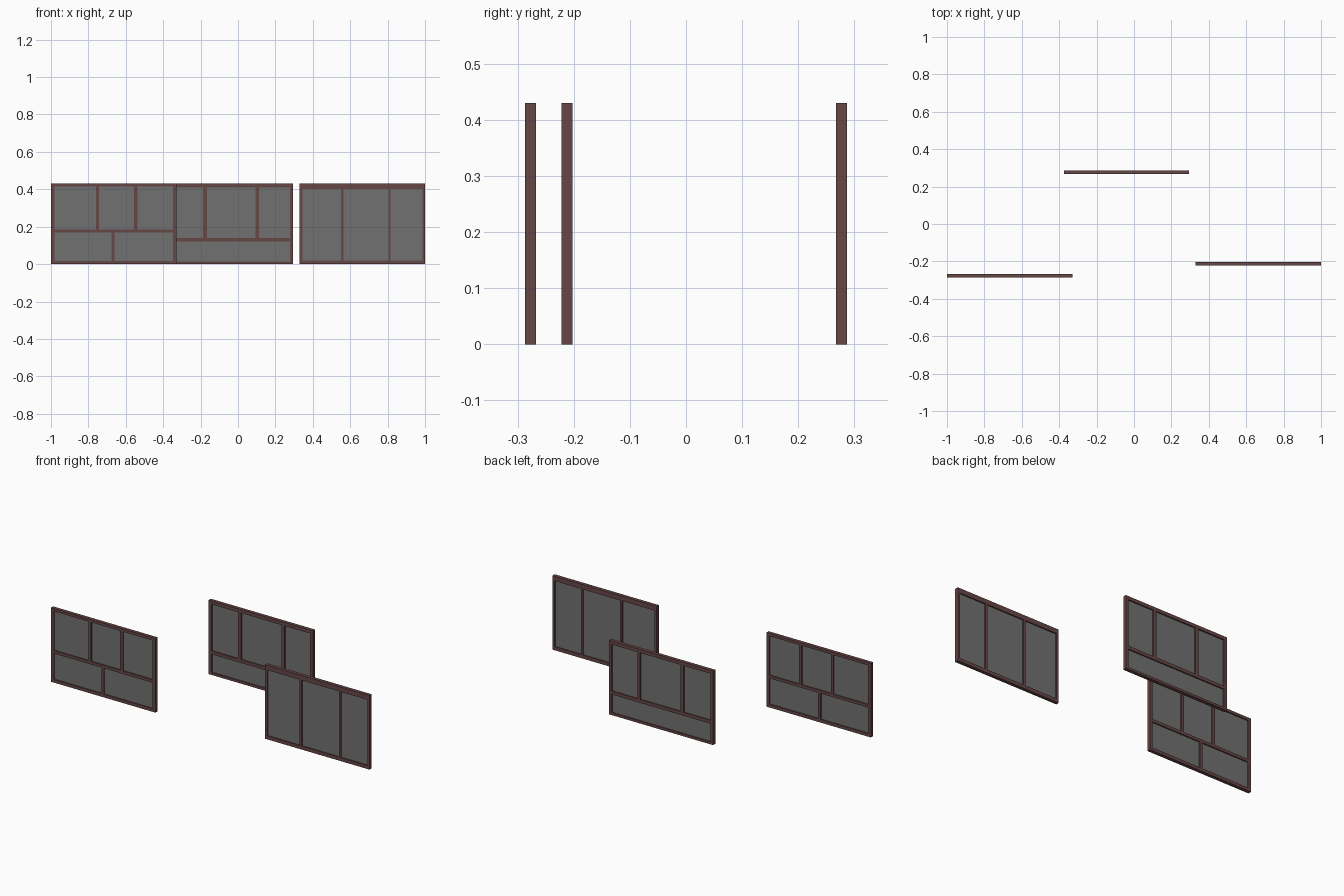
import bpy, bmesh
from mathutils import Matrix

if "Cube" in bpy.data.objects:
    bpy.data.objects.remove(bpy.data.objects["Cube"])

H = 0.43          # panel height
DEPTH = 0.02      # frame depth
GLASS = 0.006     # glass thickness


def material(name, rgb):
    m = bpy.data.materials.new(name)
    m.diffuse_color = (*rgb, 1)
    m.use_nodes = True
    m.node_tree.nodes["Principled BSDF"].inputs["Base Color"].default_value = m.diffuse_color
    return m


WOOD = material("dark_frame", (0.135, 0.062, 0.062))
PANE = material("grey_glass", (0.165, 0.165, 0.165))


def boxes(name, rects, y, depth, mat):
    """One object from boxes given as (x0, x1, z0, z1) in the panel plane."""
    bm = bmesh.new()
    for x0, x1, z0, z1 in rects:
        bmesh.ops.create_cube(bm, size=1, matrix=Matrix.Translation(
            ((x0 + x1) / 2, y, (z0 + z1) / 2)) @ Matrix.Diagonal((x1 - x0, depth, z1 - z0, 1)))
    me = bpy.data.meshes.new(name)
    bm.to_mesh(me)
    bm.free()
    me.materials.append(mat)
    ob = bpy.data.objects.new(name, me)
    bpy.context.collection.objects.link(ob)


def window(name, x0, x1, y, side, bottom, top, rows, rails=()):
    """rows: mullion spans per row, bottom row first; rails: z spans between rows."""
    left, right = x0 + side, x1 - side
    # outer stiles and rails
    frame = [(x0, left, 0, H), (right, x1, 0, H),
             (left, right, 0, bottom), (left, right, H - top, H)]
    frame += [(left, right, a, b) for a, b in rails]
    lows = [bottom] + [b for a, b in rails]
    highs = [a for a, b in rails] + [H - top]
    panes = []
    # mullions and glass in each row
    for mullions, z0, z1 in zip(rows, lows, highs):
        frame += [(a, b, z0, z1) for a, b in mullions]
        starts = [left] + [b for a, b in mullions]
        ends = [a for a, b in mullions] + [right]
        panes += [(a, b, z0, z1) for a, b in zip(starts, ends)]
    boxes(name + "_frame", frame, y, DEPTH, WOOD)
    boxes(name + "_glass", panes, y, GLASS, PANE)


# left window: two panes below, three above
window("left_window", -1.0, -0.33, -0.277, 0.018, 0.018, 0.016,
       [[(-0.677, -0.661)], [(-0.76, -0.743), (-0.556, -0.538)]], [(0.169, 0.186)])
# rear window: one wide pane below, three above
window("rear_window", -0.375, 0.295, 0.277, 0.018, 0.014, 0.02,
       [[], [(-0.186, -0.167), (0.093, 0.112)]], [(0.12, 0.139)])
# right window: three tall panes
window("right_window", 0.33, 1.0, -0.212, 0.014, 0.02, 0.028,
       [[(0.552, 0.564), (0.804, 0.816)]])
